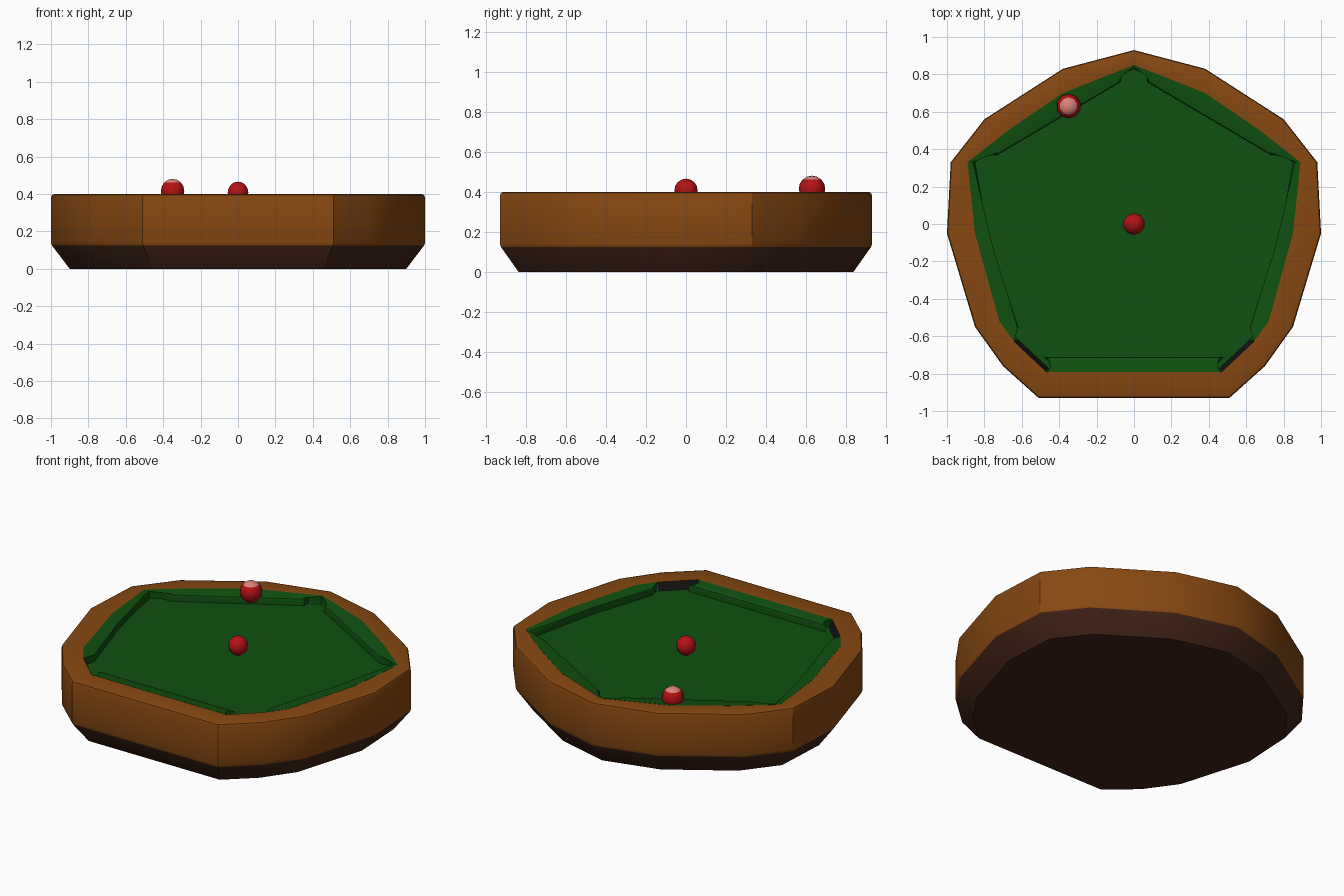
import bpy, bmesh, math
from mathutils import Vector

if "Cube" in bpy.data.objects:
    bpy.data.objects.remove(bpy.data.objects["Cube"])


def material(name, rgb):
    m = bpy.data.materials.new(name)
    m.diffuse_color = (*rgb, 1)
    m.use_nodes = True
    m.node_tree.nodes["Principled BSDF"].inputs["Base Color"].default_value = m.diffuse_color
    return m


WOOD = material("warm wood", (0.24, 0.065, 0.006))
DARK = material("dark wood", (0.05, 0.016, 0.008))
CLOTH = material("green cloth", (0.005, 0.08, 0.005))
BLACK = material("pocket black", (0.006, 0.006, 0.006))
RED = material("ball red", (0.46, 0.006, 0.007))
PINK = material("ball pink", (0.72, 0.22, 0.2))

BED_Z, TOP_Z = 0.35, 0.40

# Right half outlines, from the back point round to the front edge
OUTER = [(0, .93), (.38, .83), (.80, .56), (.98, .33), (1, -.05), (.85, -.55), (.70, -.76), (.51, -.93)]
INNER = [(0, .85), (.38, .70), (.66, .51), (.89, .33), (.85, -.05), (.72, -.52), (.64, -.63), (.47, -.79)]


def full(half):
    return half + [(-x, y) for x, y in reversed(half) if x > 0]


def scaled(points, s, z):
    return [(x * s, y * s, z) for x, y in points]


def finish(name, bm, mats, angle=30):
    bmesh.ops.recalc_face_normals(bm, faces=bm.faces)
    me = bpy.data.meshes.new(name)
    bm.to_mesh(me)
    bm.free()
    for m in mats:
        me.materials.append(m)
    ob = bpy.data.objects.new(name, me)
    bpy.context.collection.objects.link(ob)
    bpy.context.view_layer.objects.active = ob
    ob.select_set(True)
    bpy.ops.object.shade_smooth_by_angle(angle=math.radians(angle))
    ob.select_set(False)
    return ob


# Table body: stacked rings from the floor up, over the rim and down to the bed
outer, inner = full(OUTER), full(INNER)
rings = [scaled(outer, .9, 0), scaled(outer, .995, .125), scaled(outer, 1, .14),
         scaled(outer, 1, .38), scaled(outer, .995, .395), scaled(outer, .98, TOP_Z),
         scaled(inner, 1, TOP_Z - .003), scaled(inner, .975, BED_Z)]
bm = bmesh.new()
loops = [[bm.verts.new(p) for p in r] for r in rings]
n = len(outer)
pocket_edges = (6, n - 7)
for k in range(len(loops) - 1):
    a, b = loops[k], loops[k + 1]
    for i in range(n):
        j = (i + 1) % n
        f = bm.faces.new((a[i], a[j], b[j], b[i]))
        if k < 1:
            f.material_index = 1
        elif k == len(loops) - 2:      # inner wall: cloth, black in the front pockets
            f.material_index = 3 if i in pocket_edges else 2
bm.faces.new(loops[0]).material_index = 1
bm.faces.new(loops[-1]).material_index = 2
finish("table_body", bm, [WOOD, DARK, CLOTH, BLACK])


# Cushions: padded slabs between the rim and the playing lip
def cushion(name, wall, lip):
    bm = bmesh.new()
    z1 = TOP_Z - .003
    pts = wall + lip
    top = [bm.verts.new((x, y, z1 + .001 if i < len(wall) else z1 - .004)) for i, (x, y) in enumerate(pts)]
    low = [bm.verts.new((x, y, BED_Z - .005)) for x, y in pts]
    bm.faces.new(top)
    bm.faces.new(low[::-1])
    m = len(pts)
    for i in range(m):
        j = (i + 1) % m
        bm.faces.new((top[i], low[i], low[j], top[j]))
    lips = top[len(wall):]
    edges = [e for e in bm.edges if e.verts[0] in lips and e.verts[1] in lips]
    bmesh.ops.bevel(bm, geom=edges, offset=.012, segments=2, affect='EDGES', profile=.5)
    bmesh.ops.triangulate(bm, faces=[f for f in bm.faces if len(f.verts) > 4])
    return finish(name, bm, [CLOTH], 35)


for side, s in (("right", 1), ("left", -1)):
    def flip(pts):
        return [(x * s, y) for x, y in pts]
    cushion("back_cushion_" + side, flip(INNER[:4]),
            flip([(.85, .33), (.80, .37), (.73, .37), (.07, .76), (.07, .805), (0, .83)]))
    cushion("side_cushion_" + side, flip(INNER[3:7]),
            flip([(.62, -.55), (.68, -.36), (.75, -.14), (.81, .11), (.85, .33)]))
cushion("front_cushion", [(.46, -.79), (-.46, -.79)],
        [(-.44, -.75), (-.48, -.71), (.48, -.71), (.44, -.75)])


# Balls resting on the table
def ball(name, centre, radius, capped):
    bm = bmesh.new()
    bmesh.ops.create_uvsphere(bm, u_segments=10, v_segments=8, radius=radius)
    for f in bm.faces:
        if capped and f.calc_center_median().z > radius * .72:
            f.material_index = 1
    bmesh.ops.translate(bm, verts=bm.verts, vec=Vector(centre))
    finish(name, bm, [RED, PINK], 50)


ball("centre_ball", (0, 0, .408), .058, False)
ball("capped_ball", (-.35, .63, .415), .066, True)
